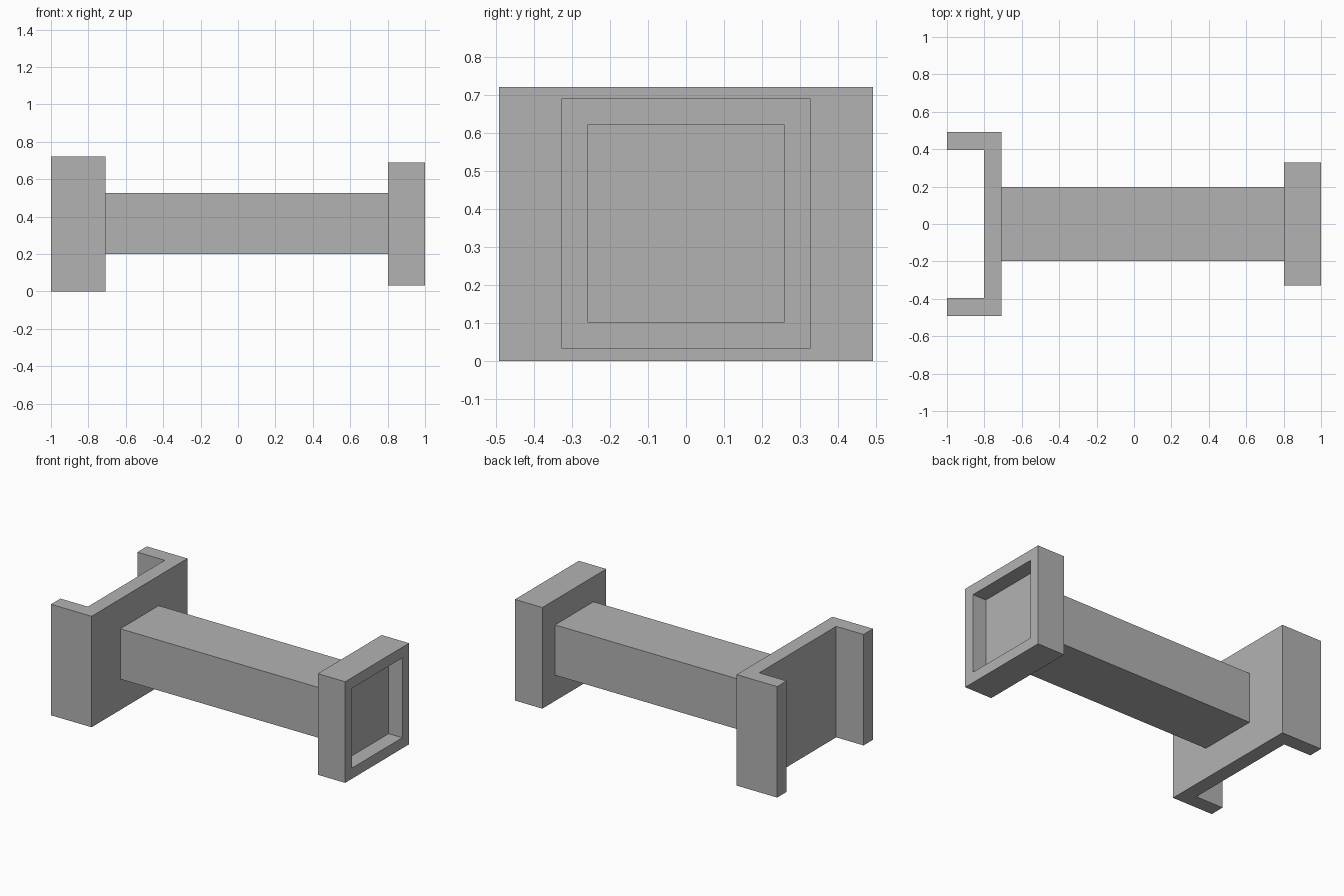
import bpy
import bmesh
from mathutils import Vector

default = bpy.data.objects.get("Cube")
if default:
    bpy.data.objects.remove(default, do_unlink=True)

# Single grey material
GREY = (0.45, 0.45, 0.45, 1.0)
grey = bpy.data.materials.new("plain grey")
grey.use_nodes = True
grey.diffuse_color = GREY
grey.node_tree.nodes["Principled BSDF"].inputs["Base Color"].default_value = GREY


def finish(name, bm):
    bmesh.ops.recalc_face_normals(bm, faces=bm.faces)
    mesh = bpy.data.meshes.new(name)
    bm.to_mesh(mesh)
    bm.free()
    mesh.materials.append(grey)
    obj = bpy.data.objects.new(name, mesh)
    bpy.context.collection.objects.link(obj)
    return obj


def box_mesh(low, high):
    low, high = Vector(low), Vector(high)
    bm = bmesh.new()
    bmesh.ops.create_cube(bm, size=1)
    bmesh.ops.scale(bm, vec=high - low, verts=bm.verts)
    bmesh.ops.translate(bm, vec=(low + high) / 2, verts=bm.verts)
    return bm


BRACKET_X, BLOCK_X = -0.708, 0.803

# Square beam joining the two ends
finish("beam", box_mesh((BRACKET_X, -0.197, 0.2), (BLOCK_X, 0.197, 0.527)))

# Channel-shaped bracket: half profile mirrored in y, extruded upwards
half = [(BRACKET_X, 0.492), (-1, 0.492), (-1, 0.395), (-0.803, 0.395)]
profile = half + [(x, -y) for x, y in reversed(half)]
bm = bmesh.new()
base = bm.faces.new([bm.verts.new((x, y, 0)) for x, y in profile])
top = bmesh.ops.extrude_face_region(bm, geom=[base], use_keep_orig=True)
bmesh.ops.translate(bm, vec=(0, 0, 0.721),
                    verts=[v for v in top["geom"] if isinstance(v, bmesh.types.BMVert)])
finish("channel_bracket", bm)

# End block with a square recess in its outer face
bm = box_mesh((BLOCK_X, -0.328, 0.033), (1, 0.328, 0.69))
outer = [f for f in bm.faces if f.normal.x > 0.9]
bmesh.ops.inset_region(bm, faces=outer, thickness=0.098)
pocket = bmesh.ops.extrude_face_region(bm, geom=outer)
bmesh.ops.translate(bm, vec=(-0.098, 0, 0),
                    verts=[v for v in pocket["geom"] if isinstance(v, bmesh.types.BMVert)])
bmesh.ops.delete(bm, geom=[f for f in outer if f.is_valid], context="FACES_ONLY")
finish("recessed_end_block", bm)
